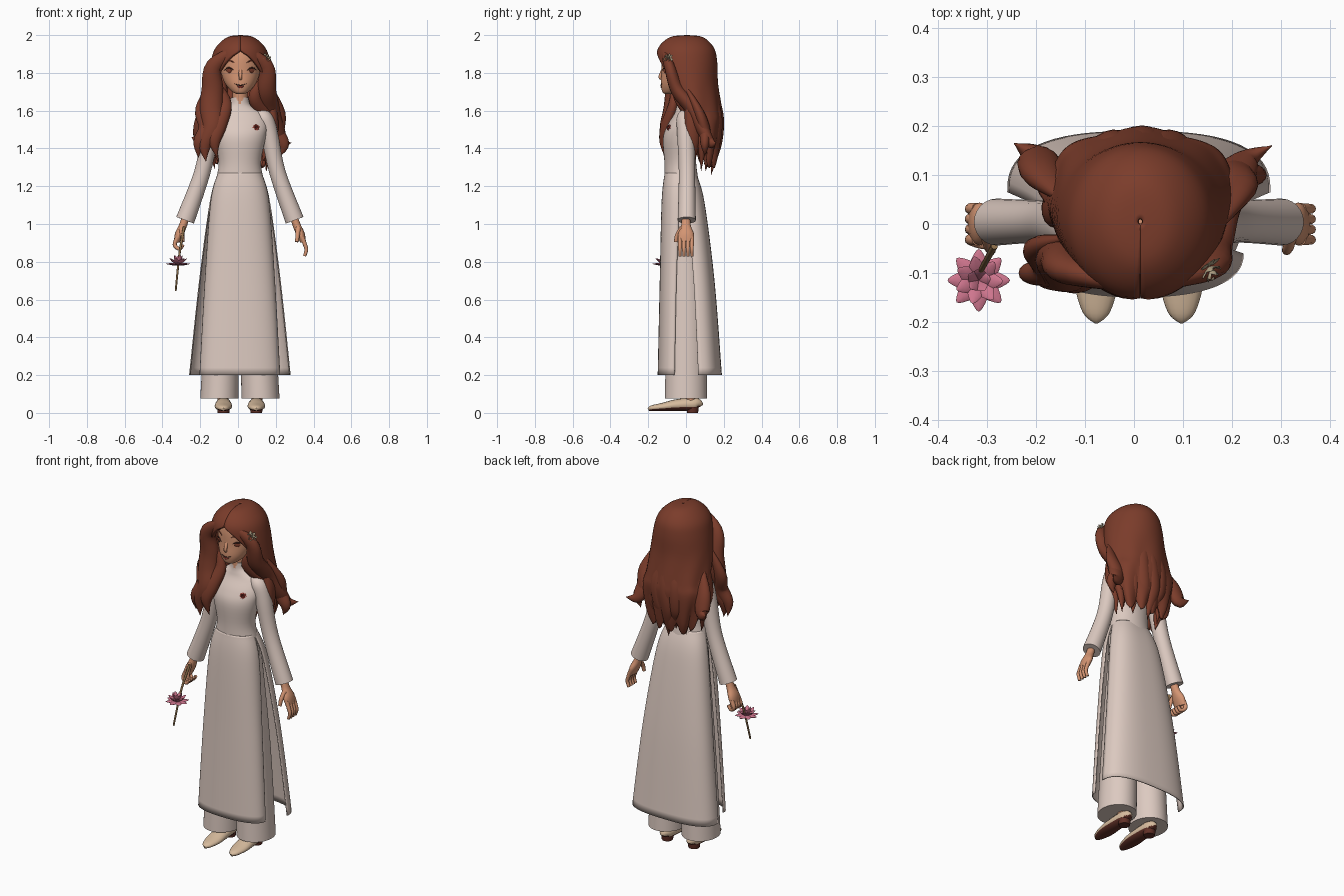
import bpy, bmesh
from math import sin, cos, pi, radians
from mathutils import Vector, Matrix

cube = bpy.data.objects.get("Cube")
if cube:
    bpy.data.objects.remove(cube, do_unlink=True)

CX = .01  # body mid-line


def material(name, *rgb):
    m = bpy.data.materials.new(name)
    m.use_nodes = True
    m.diffuse_color = (*rgb, 1)
    m.node_tree.nodes["Principled BSDF"].inputs["Base Color"].default_value = (*rgb, 1)
    return m


CLOTH = material("pale cloth", .72, .59, .53)
HAIR = material("auburn hair", .2, .046, .024)
SKIN = material("warm skin", .66, .3, .17)
PINK = material("petal pink", .62, .18, .27)
SHOE = material("cream leather", .68, .5, .34)
STEM = material("stem brown", .27, .16, .07)
SOLE = material("dark red sole", .12, .03, .02)
RED = material("brooch red", .35, .05, .035)
IVORY = material("dull ivory", .42, .34, .22)
DARK = material("dark lash", .06, .02, .015)


def smooth(rows, steps=5):
    """Catmull-Rom interpolation of rows of numbers."""
    out, last = [], len(rows) - 1
    for i in range(last):
        p = [rows[min(max(i + j, 0), last)] for j in (-1, 0, 1, 2)]
        for s in range(steps):
            t = s / steps
            out.append([b + t/2 * (c - a + t * (2*a - 5*b + 4*c - d + t * (3*(b - c) + d - a)))
                        for a, b, c, d in zip(*p)])
    return out + [list(rows[last])]


def finish(name, bm, mats):
    bmesh.ops.recalc_face_normals(bm, faces=bm.faces)
    me = bpy.data.meshes.new(name)
    bm.to_mesh(me)
    bm.free()
    for m in mats:
        me.materials.append(m)
    for p in me.polygons:
        p.use_smooth = True
    me.set_sharp_from_angle(angle=radians(50))
    ob = bpy.data.objects.new(name, me)
    bpy.context.collection.objects.link(ob)
    return ob


def skin_rings(name, rings, *mats, thickness=0, rule=None):
    """Bridge rings of points; a thickness means an open strip, otherwise a capped solid."""
    bm = bmesh.new()
    vs = [[bm.verts.new(p) for p in r] for r in rings]
    n = len(vs[0])
    for a, b in zip(vs, vs[1:]):
        for i in range(n - 1 if thickness else n):
            j = (i + 1) % n
            bm.faces.new((a[i], a[j], b[j], b[i]))
    if not thickness:
        bm.faces.new(vs[0])
        bm.faces.new(vs[-1])
    bmesh.ops.recalc_face_normals(bm, faces=bm.faces)
    bm.normal_update()
    if rule:
        for f in bm.faces:
            f.material_index = int(rule(f.calc_center_median(), f.normal))
    ob = finish(name, bm, mats)
    if thickness:
        mod = ob.modifiers.new("thickness", "SOLIDIFY")
        mod.thickness, mod.offset = thickness, 0


def loft(name, rows, *mats, n=48, rule=None):
    """Stack of ellipses, rows are x, y, z, half width, half depth."""
    rings = [[(x + rx * sin(2*pi*i/n), y + ry * cos(2*pi*i/n), z) for i in range(n)]
             for x, y, z, rx, ry in smooth(rows)]
    skin_rings(name, rings, *mats, rule=rule)


def tube(name, rows, *mats, ref=(0, 1, 0), n=16, rule=None):
    """Swept ellipse, rows are x, y, z, width, depth; depth lies along ref."""
    rows = smooth(rows)
    pts = [Vector(r[:3]) for r in rows]
    rings = []
    for i, r in enumerate(rows):
        t = (pts[min(i + 1, len(pts) - 1)] - pts[max(i - 1, 0)]).normalized()
        side = Vector(ref).cross(t).normalized()
        up = t.cross(side)
        rings.append([pts[i] + side * max(r[3], .001) * cos(2*pi*k/n)
                      + up * max(r[4], .001) * sin(2*pi*k/n) for k in range(n)])
    skin_rings(name, rings, *mats, rule=rule)


def rod(name, size, pts, mat, tip=.7, ref=(0, 1, 0)):
    """Round rod that narrows towards its end."""
    radii = [size * (1 - (1 - tip) * i / (len(pts) - 1)) for i in range(len(pts))]
    tube(name, [(*p, r, r) for p, r in zip(pts, radii)], mat, ref=ref, n=10)


def lock(name, size, *pts, ref=(0, 1, 0)):
    """Flattened lock of hair, swelling then running to a point."""
    rows = []
    for i, p in enumerate(pts):
        w = size * max(sin(pi * (.05 + .95 * i / (len(pts) - 1))), 0)**.75
        rows.append((*p, w, w * .72))
    tube(name, rows, HAIR, ref=ref)


def blossom(name, loc, axis, size, mat):
    """Three whorls of pointed petals."""
    bm = bmesh.new()
    turn = Vector(axis).to_track_quat("Z", "Y").to_matrix().to_4x4()
    for w, (count, tilt) in enumerate(((8, 86), (7, 56), (5, 26))):
        length = size * (1 - .07 * w)
        for i in range(count):
            m = (Matrix.Translation(loc) @ turn @ Matrix.Rotation(2*pi*i/count + w*.4, 4, "Z")
                 @ Matrix.Rotation(radians(tilt), 4, "Y") @ Matrix.Translation((0, 0, length/2)))
            for v in bmesh.ops.create_uvsphere(bm, u_segments=8, v_segments=8, radius=length/2)["verts"]:
                taper = .6 * (1 - .9 * max(v.co.z, 0) / length)
                v.co = m @ Vector((v.co.x * taper * .3, v.co.y * taper, v.co.z))
    finish(name, bm, [mat])


# Bodice with a standing collar, split at the throat
loft("bodice", [(CX, -.015, 1.05, .13, .08), (CX, -.022, 1.2, .132, .09), (CX, -.03, 1.32, .112, .084),
                (CX, -.034, 1.45, .135, .088), (CX, -.02, 1.52, .146, .08), (CX, 0, 1.58, .13, .064),
                (CX, 0, 1.61, .085, .053), (CX, 0, 1.635, .054, .048), (CX, 0, 1.67, .048, .047)],
     CLOTH, SKIN, rule=lambda c, normal: c.y < -.03 and abs(c.x - CX) < (c.z - 1.63) / 2)
loft("neck", [(CX, 0, 1.6, .04, .04), (CX, -.01, 1.76, .04, .04)], SKIN)


# Long front and back panels, open at the sides; rows are z, half width, edge y, middle y
def panel(name, power, rows):
    rings = []
    for z, rx, edge, mid in smooth(rows, 8):
        angles = [pi * (i / 32 - .5) for i in range(33)]
        rings.append([(CX + rx * abs(sin(t))**power * (1 if t > 0 else -1),
                       edge + (mid - edge) * max(cos(t), 0)**power, z) for t in angles])
    skin_rings(name, rings, CLOTH, thickness=.006)


panel("front_panel", .85, [(1.27, .113, -.03, -.11), (1.12, .152, -.034, -.126),
                           (.7, .183, -.05, -.136), (.2, .211, -.06, -.147)])
panel("back_panel", .75, [(1.27, .113, -.03, .05), (1.12, .156, 0, .094),
                          (.7, .213, .04, .148), (.2, .266, .065, .187)])

for s, side in ((1, "left"), (-1, "right")):
    def X(d):
        return CX + s * d

    # Wide trousers, ankles and shoes
    loft(side + "_trouser_leg", [(X(.065), -.01, 1.15, .07, .07), (X(.09), 0, .6, .088, .1),
                                 (X(.109), 0, .075, .101, .112)], CLOTH)
    rod(side + "_ankle", .033, [(X(.09), .02, .2), (X(.09), .025, .04)], SKIN, tip=.85)
    shoe = [(.07, .05, .012), (.05, .08, .036), (-.05, .072, .045), (-.12, .054, .045),
            (-.18, .04, .028), (-.2, .026, .006)]
    tube(side + "_shoe", [(X(.087), y, (top + .01)/2, w, (top - .01)/2) for y, top, w in shoe],
         SHOE, SOLE, ref=(0, 0, 1), rule=lambda c, normal: normal.z < -.55)
    rod(side + "_heel", .034, [(X(.087), .035, .03), (X(.087), .035, 0)], SOLE, tip=.9)

    # Sleeves flaring to the cuff
    tube(side + "_sleeve", [(X(.09), 0, 1.59, .02, .03), (X(.125), 0, 1.56, .047, .05),
                            (X(.155), 0, 1.48, .046, .047), (X(.2), .005, 1.27, .043, .043),
                            (X(.29), .004, 1.02, .05, .048)], CLOTH, n=24)
    # Hands: the left hangs open, the right curls round the stem
    tube(side + "_palm", [(X(.285), 0, 1.04, .02, .022), (X(.302), 0, .99, .021, .026),
                          (X(.322), 0, .945, .022, .043), (X(.335), 0, .905, .015, .04)], SKIN)
    for i in range(4):
        y = -.032 + .021 * i
        ends = [(X(.352), y, .862), (X(.342), y, .83)] if s > 0 else [(X(.32), y - .01, .868), (X(.3), y - .01, .89)]
        rod(f"{side}_finger_{i}", .012, [(X(.33), y, .93), (X(.345), y, .89)] + ends, SKIN)
    rod(side + "_thumb", .014, [(X(.31), -.02, .98), (X(.305), -.046, .94), (X(.302), -.054, .905)],
        SKIN, ref=(1, 0, 0))

# Carried lotus
rod("lotus_stem", .007, [(-.285, -.045, .985), (-.31, -.09, .84), (-.33, -.13, .645)], STEM)
blossom("lotus", (-.317, -.115, .785), (0, 0, 1), .064, PINK)

# Head; rows are z, half width, front y, back y
FX = .013
head = [(1.688, .018, -.112, -.075), (1.7, .043, -.125, -.04), (1.74, .079, -.133, .03),
        (1.8, .102, -.13, .075), (1.88, .107, -.128, .1), (1.93, .09, -.112, .09), (1.965, .05, -.07, .06)]
loft("head", [(FX, (f + b)/2, z, w, (b - f)/2) for z, w, f, b in head], SKIN)
rod("nose", .01, [(FX, -.122, 1.815), (FX, -.137, 1.78), (FX, -.13, 1.768)], SKIN, tip=.8)


# Painted features that follow the face between two offsets, bowed up or down
def feature(name, start, end, height, bow, size, mat):
    rows = []
    for i in range(7):
        t = i / 6
        d, z = start + (end - start) * t, height + bow * sin(pi * t)
        _, w, f, b = min(smooth(head, 9), key=lambda h: abs(h[0] - z))
        y = (f + b)/2 - (b - f)/2 * (1 - (d / w)**2)**.5
        rows.append((FX + d, y, z, size * sin(pi * t)**.6 if 0 < i < 6 else 0, .003))
    tube(name, rows, mat)


for s, side in ((1, "left"), (-1, "right")):
    feature(side + "_iris", s * .046, s * .074, 1.812, 0, .012, HAIR)
    feature(side + "_lash", s * .036, s * .086, 1.814, .013, .004, DARK)
    feature(side + "_brow", s * .03, s * .088, 1.852, .012, .004, HAIR)
feature("mouth", -.03, .03, 1.742, -.008, .003, DARK)
feature("lower_lip", -.018, .018, 1.73, -.005, .005, RED)

# Hair shell parted over the face; rows are z, half width, front y, back y
shell = [(1.99, .004, 0, .01), (1.98, .065, -.08, .085), (1.93, .122, -.137, .138),
         (1.86, .147, -.146, .155), (1.74, .166, -.125, .16), (1.6, .18, -.08, .18),
         (1.53, .195, -.06, .185), (1.4, .175, -.03, .165), (1.33, .15, -.02, .145)]
rings = []
for z, w, f, b in smooth(shell):
    opening = 125 * (max(1.91 - z, 0) / .6)**.6
    low = min(max((1.78 - z) / .4, 0), 1)
    ring = []
    for i in range(65):
        a = (i / 32 - 1) * (pi - radians(opening))
        k = 1 + low * .05 * sin(8*a + 9*z)
        ring.append((FX + k * w * sin(a), (f + b)/2 + k * (b - f)/2 * cos(a),
                     z + low**3 * .03 * sin(13*a)))
    rings.append(ring)
skin_rings("hair_shell", rings, HAIR, thickness=.02)

# Pointed clumps down the back
for i in range(9):
    a = radians(21 * (i - 4))
    drop = .04 * (i % 2) + .03 * abs(sin(a))
    path = [(1.8, .13), (1.68, .135), (1.56, .152), (1.45, .147), (1.36 + drop/2, .132), (1.26 + drop, .115)]
    lock(f"back_clump_{i}", .043,
         *[(FX + (r + .02 * abs(sin(a))) * sin(a + .06 * sin(18*z + i)), .018 + r * cos(a), z)
           for z, r in path], ref=(sin(a), cos(a), 0))

# Locks framing the face: one over the right shoulder, one behind the left
lock("right_front_lock", .062, (.01, -.13, 1.935), (-.125, -.095, 1.84), (-.135, -.07, 1.71),
     (-.14, -.075, 1.61), (-.135, -.1, 1.51), (-.175, -.105, 1.42), (-.17, -.11, 1.33))
lock("right_inner_lock", .043, (-.11, -.07, 1.75), (-.07, -.065, 1.64), (-.1, -.1, 1.53),
     (-.125, -.118, 1.44), (-.11, -.11, 1.35))
lock("right_outer_lock", .043, (-.14, -.03, 1.75), (-.19, -.05, 1.61), (-.165, -.09, 1.51),
     (-.205, -.1, 1.43), (-.21, -.09, 1.35))
lock("right_back_flick", .045, (-.14, .05, 1.68), (-.185, .1, 1.55), (-.2, .135, 1.45), (-.245, .165, 1.46))
lock("left_front_lock", .055, (.02, -.13, 1.935), (.147, -.09, 1.84), (.15, -.045, 1.71),
     (.165, .035, 1.61), (.2, .09, 1.5), (.23, .13, 1.43), (.282, .16, 1.43))
lock("left_inner_lock", .043, (.12, -.06, 1.76), (.09, -.04, 1.67), (.15, .03, 1.57),
     (.16, .08, 1.42), (.15, .08, 1.28))
lock("left_outer_lock", .042, (.165, -.01, 1.74), (.215, .07, 1.59), (.205, .1, 1.49),
     (.24, .1, 1.42), (.225, .1, 1.36))

# Ornaments
blossom("hair_flower", (.146, -.09, 1.87), (.6, -.75, .2), .036, IVORY)
blossom("brooch", (.095, -.087, 1.51), (.35, -.95, 0), .021, RED)
